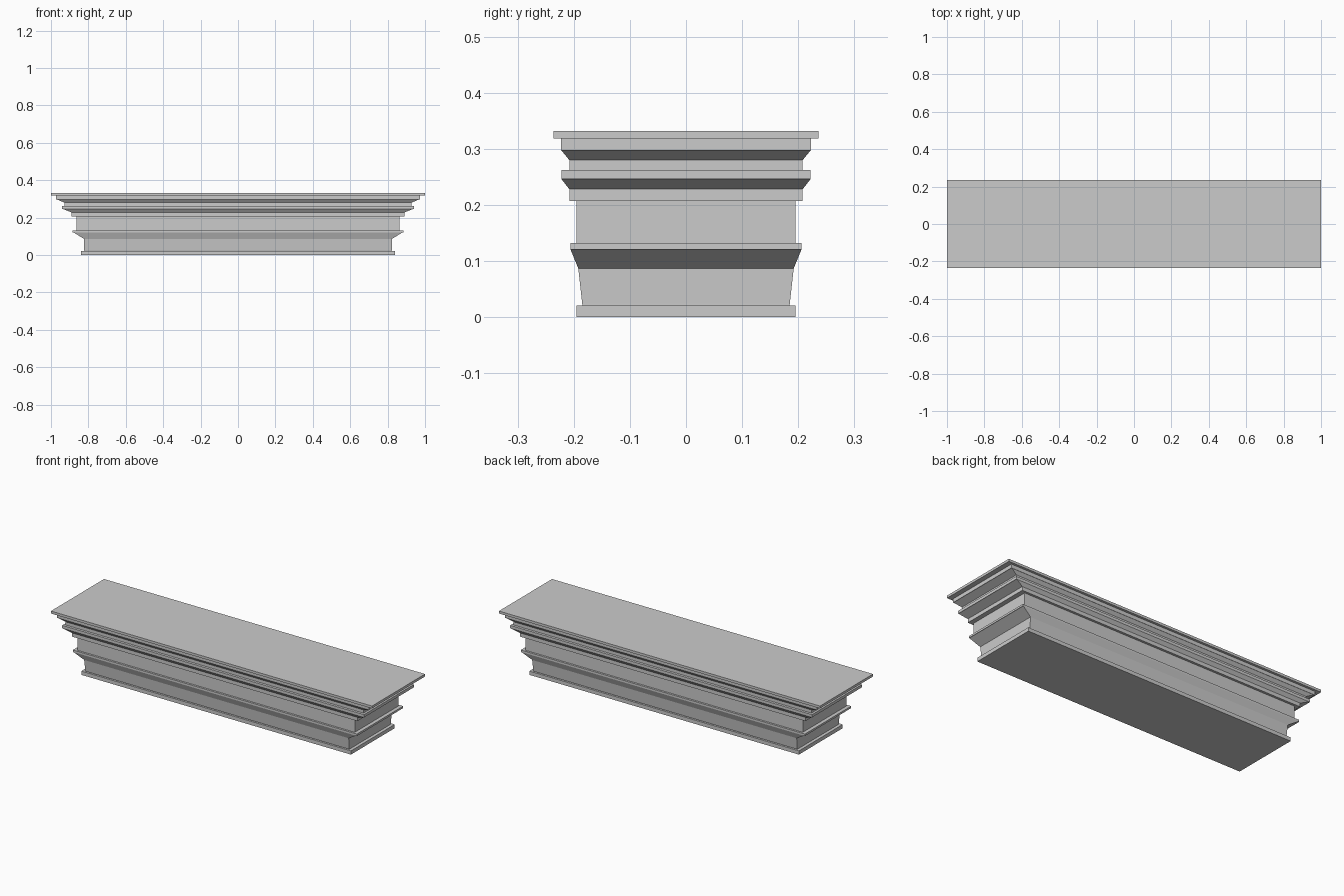
import bpy
import bmesh


def moulding(name, sections):
    """Loft stacked rectangles; each section is (half_x, half_y, z)."""
    bm = bmesh.new()
    rings = [[bm.verts.new((sx * x, sy * y, z))
              for sx, sy in ((-1, -1), (1, -1), (1, 1), (-1, 1))]
             for x, y, z in sections]
    for lower, upper in zip(rings, rings[1:]):
        for i in range(4):
            j = (i + 1) % 4
            bm.faces.new((lower[i], lower[j], upper[j], upper[i]))
    bm.faces.new(rings[0][::-1])
    bm.faces.new(rings[-1])
    mesh = bpy.data.meshes.new(name)
    bm.to_mesh(mesh)
    bm.free()
    obj = bpy.data.objects.new(name, mesh)
    bpy.context.collection.objects.link(obj)
    return obj


# Flat plinth strip at the bottom
moulding("base_strip", [(0.84, 0.195, 0), (0.84, 0.195, 0.021)])

# Tapered neck flaring into the lower ledge
moulding("neck_and_lower_ledge", [
    (0.822, 0.184, 0.021), (0.822, 0.185, 0.024), (0.824, 0.192, 0.087),
    (0.88, 0.206, 0.121), (0.885, 0.206, 0.121), (0.885, 0.206, 0.132)])

# Plain frieze
moulding("frieze", [(0.864, 0.195, 0.132), (0.864, 0.195, 0.207)])

# Two stepped bands, each with a sloping underside
moulding("middle_band", [
    (0.89, 0.208, 0.207), (0.89, 0.208, 0.228),
    (0.935, 0.222, 0.246), (0.94, 0.222, 0.246), (0.94, 0.222, 0.262)])
moulding("upper_band", [
    (0.928, 0.208, 0.262), (0.928, 0.208, 0.28),
    (0.967, 0.222, 0.297), (0.972, 0.223, 0.297), (0.972, 0.223, 0.318)])

# Mantel top
moulding("top_shelf", [(1.0, 0.236, 0.318), (1.0, 0.236, 0.332)])
